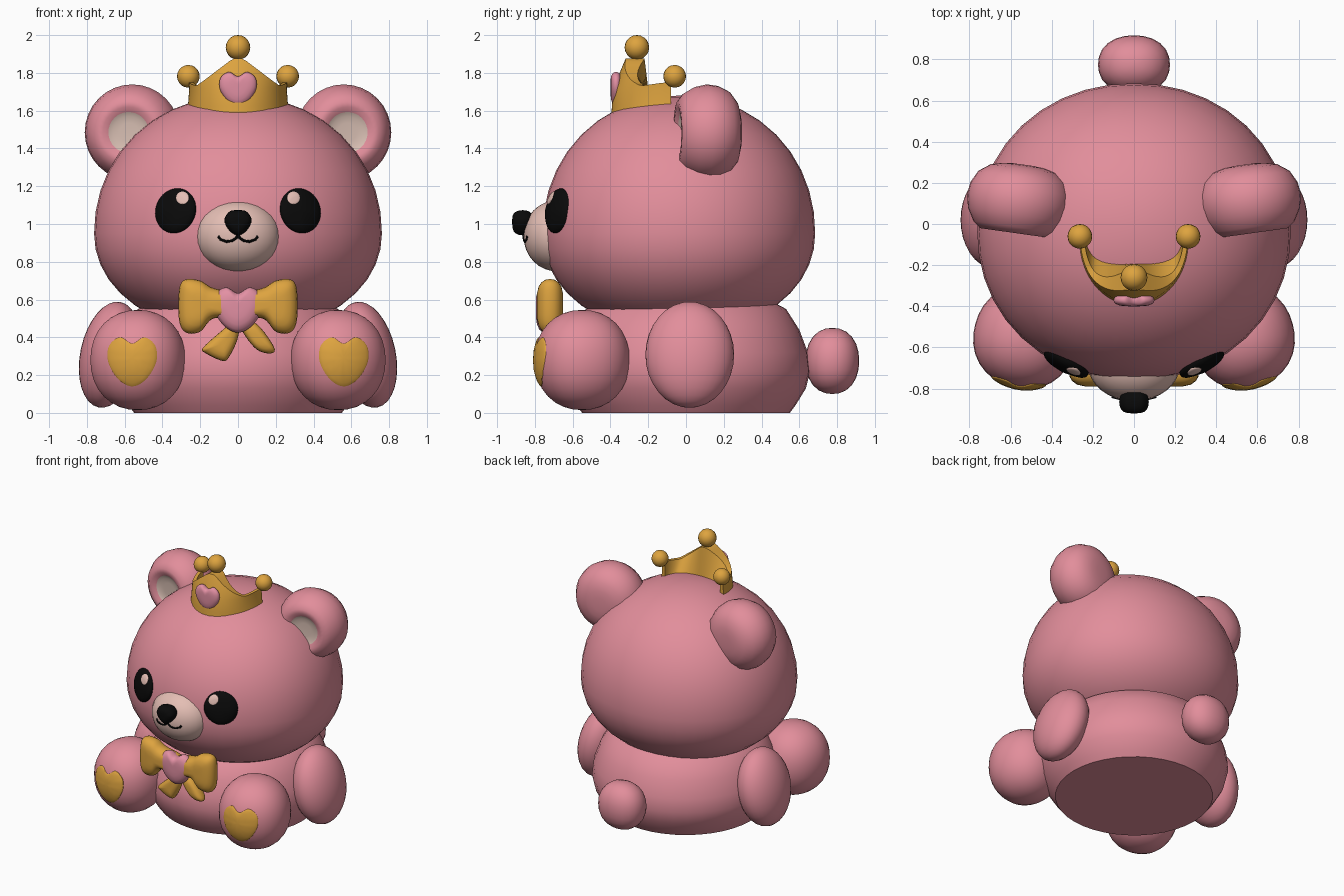
import bpy, bmesh
from math import sin, cos, pi, radians
from mathutils import Matrix, Vector
from mathutils.bvhtree import BVHTree

if "Cube" in bpy.data.objects:
    bpy.data.objects.remove(bpy.data.objects["Cube"])


def material(name, r, g, b):
    m = bpy.data.materials.new(name)
    m.use_nodes = True
    m.diffuse_color = (r, g, b, 1)
    bsdf = m.node_tree.nodes["Principled BSDF"]
    bsdf.inputs["Base Color"].default_value = (r, g, b, 1)
    bsdf.inputs["Roughness"].default_value = 0.7
    return m


PINK = material("fur pink", 0.76, 0.27, 0.328)
GOLD = material("gold", 0.73, 0.37, 0.05)
CREAM = material("muzzle cream", 0.775, 0.515, 0.456)
INNER = material("inner ear beige", 0.68, 0.515, 0.445)
ROSE = material("heart rose", 0.77, 0.28, 0.37)
BLACK = material("black", 0.003, 0.003, 0.003)
made = []


def finish(bm, name, *mats):
    bmesh.ops.recalc_face_normals(bm, faces=bm.faces)
    me = bpy.data.meshes.new(name)
    bm.to_mesh(me)
    bm.free()
    for m in mats:
        me.materials.append(m)
    ob = bpy.data.objects.new(name, me)
    bpy.context.collection.objects.link(ob)
    made.append(ob)
    return ob


def mirror(ob):
    """Copy a left part to the right side."""
    bm = bmesh.new()
    bm.from_mesh(ob.data)
    bmesh.ops.scale(bm, vec=(-1, 1, 1), verts=bm.verts)
    return finish(bm, ob.name.replace("left", "right"), *ob.data.materials)


def ball(name, center, radii, mat, rot=None, power=2.0, low=1.0, seg=32):
    """Ellipsoid; power above 2 makes it boxier, low squashes its lower half."""
    bm = bmesh.new()
    bmesh.ops.create_uvsphere(bm, u_segments=seg, v_segments=seg // 2, radius=1)
    for v in bm.verts:
        v.co /= sum(abs(c) ** power for c in v.co) ** (1 / power)
        if v.co.z < 0:
            v.co.z *= low
        v.co = Vector(c * r for c, r in zip(v.co, radii))
    bm.transform(Matrix.Translation(center) @ (rot or Matrix()))
    return finish(bm, name, mat)


def loft(bm, rings):
    """Bridge equal closed rings of points."""
    vs = [[bm.verts.new(p) for p in ring] for ring in rings]
    n = len(vs[0])
    for a, b in zip(vs, vs[1:]):
        for i in range(n):
            j = (i + 1) % n
            bm.faces.new((a[i], a[j], b[j], b[i]))
    return vs


def fan(bm, ring, point):
    tip = bm.verts.new(point)
    for i, v in enumerate(ring):
        bm.faces.new((v, ring[(i + 1) % len(ring)], tip))


def lathe(bm, profile, seg=32):
    """Revolve (radius, height) points round z, closing both ends."""
    rings = [[(r * cos(2 * pi * i / seg), r * sin(2 * pi * i / seg), h)
              for i in range(seg)] for r, h in profile]
    vs = loft(bm, rings)
    fan(bm, vs[0], (0, 0, profile[0][1]))
    fan(bm, vs[-1], (0, 0, profile[-1][1]))


def surface(ob):
    """Return a function giving the front y of an object at (x, z)."""
    bm = bmesh.new()
    bm.from_mesh(ob.data)
    tree = BVHTree.FromBMesh(bm)
    bm.free()

    def depth(x, z):
        hit = tree.ray_cast(Vector((x, -3, z)), Vector((0, 1, 0)))[0]
        return hit.y if hit else -0.6
    return depth


def rounded(pts, steps=5):
    """Closed smooth curve through a few (x, z) points."""
    P = [Vector(p) for p in pts]
    out = []
    for i in range(len(P)):
        a, b, c, d = (P[(i + k) % len(P)] for k in (-1, 0, 1, 2))
        for s in range(steps):
            t = s / steps
            out.append(b + 0.5 * t * (c - a + t * (2*a - 5*b + 4*c - d + t * (3*(b - c) + d - a))))
    return out


def symmetric(half):
    return rounded(half + [(-x, z) for x, z in reversed(half) if x > 0])


def heart(cx, cz, w, h):
    """Plump heart with blunt lobes and tip."""
    half = [(0, 0.37), (0.24, 0.5), (0.46, 0.33), (0.48, 0), (0.28, -0.35), (0, -0.5)]
    return [Vector((cx + w * p.x, cz + h * p.y)) for p in symmetric(half)]


def oval(cx, cz, rx, rz, tilt=0):
    m = Matrix.Rotation(tilt, 2)
    return [Vector((cx, cz)) + m @ Vector((rx * cos(pi * i / 14), rz * sin(pi * i / 14)))
            for i in range(28)]


def puff(name, outline, mat, y, h):
    """Pillow at depth y, or a thin domed plate if y is a surface function."""
    mid = sum(outline, Vector((0, 0))) / len(outline)
    front = [(s, -h * (1 - s ** 4) ** 0.5) for s in (1, 0.97, 0.88, 0.7, 0.45, 0.2)]
    if callable(y):
        depth = y
        levels = [(1, 0.02)] + [(s, d - 0.004) for s, d in front]
    else:
        depth = lambda x, z: y
        levels = [(s, -d) for s, d in front[:0:-1]] + front

    def place(p, d):
        return (p.x, depth(p.x, p.y) + d, p.y)
    bm = bmesh.new()
    vs = loft(bm, [[place(mid.lerp(p, s), d) for p in outline] for s, d in levels])
    fan(bm, vs[0], place(mid, levels[0][1]))
    fan(bm, vs[-1], place(mid, levels[-1][1]))
    return finish(bm, name, mat)


# Body with a flat base, head and tail
bm = bmesh.new()
lathe(bm, [(0.55, 0), (0.58, 0.04), (0.635, 0.13), (0.657, 0.22), (0.645, 0.32),
           (0.6, 0.44), (0.53, 0.55), (0.4, 0.62)], 40)
finish(bm, "body", PINK)
head = ball("head", (0, -0.038, 0.95), (0.762, 0.722, 0.73), PINK, power=2.07, low=0.73, seg=40)
ball("tail", (0, 0.775, 0.275), (0.175, 0.142, 0.175), PINK, power=2.2, seg=24)

# Arms and feet with heart pads
mirror(ball("left_arm", (0.68, 0.02, 0.308), (0.155, 0.235, 0.285), PINK,
            Matrix.Rotation(radians(-12), 4, "Y")))
foot = ball("left_foot", (0.53, -0.55, 0.28), (0.25, 0.25, 0.265), PINK,
            Matrix.Rotation(radians(15), 4, "Z"), power=2.15)
mirror(foot)
mirror(puff("left_foot_pad", heart(0.56, 0.27, 0.265, 0.26), GOLD, surface(foot), 0.005))

# Ears: thick rounded discs with a shallow lighter centre
bm = bmesh.new()
lathe(bm, [(0.05, 0.125), (0.085, 0.128), (0.108, 0.138), (0.135, 0.155), (0.165, 0.155),
           (0.205, 0.125), (0.24, 0.065), (0.254, 0), (0.246, -0.06), (0.215, -0.12),
           (0.16, -0.16), (0.1, -0.175), (0.05, -0.18)])
for f in bm.faces:
    c = f.calc_center_median()
    f.material_index = int(c.xy.length < 0.107 and c.z > 0)
bm.transform(Matrix.Translation((0.56, 0.11, 1.485)) @ Matrix.Rotation(radians(8), 4, "Z")
             @ Matrix.Rotation(radians(90), 4, "X"))
mirror(finish(bm, "left_ear", PINK, INNER))

# Eyes with highlights
eye = puff("left_eye", oval(0.33, 1.07, 0.106, 0.121, radians(22)), BLACK, surface(head), 0.035)
mirror(eye)
mirror(puff("left_eye_highlight", oval(0.294, 1.138, 0.034, 0.034), CREAM, surface(eye), 0.004))

# Muzzle, nose and mouth
muzzle = ball("muzzle", (0, -0.68, 0.937), (0.224, 0.18, 0.188), CREAM, power=2.05)
puff("nose", symmetric([(0, 1.073), (0.045, 1.066), (0.072, 1.02), (0.045, 0.965), (0, 0.94)]),
     BLACK, -0.865, 0.055)
half = [(0.105, 0.935), (0.092, 0.918), (0.06, 0.907), (0.03, 0.912), (0.008, 0.927), (0, 0.95)]
depth = surface(muzzle)
curve = bpy.data.curves.new("mouth", "CURVE")
curve.dimensions = "3D"
curve.bevel_depth = 0.007
curve.bevel_resolution = 2
curve.use_fill_caps = True
for side in (1, -1):
    line = curve.splines.new("POLY")
    line.points.add(len(half) - 1)
    for pt, (x, z) in zip(line.points, half):
        pt.co = (side * x, depth(side * x, z), z, 1)
curve.materials.append(BLACK)
mouth = bpy.data.objects.new("mouth", curve)
bpy.context.collection.objects.link(mouth)
made.append(mouth)

# Bow: loops, ribbon ends and heart
mirror(puff("left_bow_loop", rounded([(-0.02, 0.62), (0.13, 0.66), (0.2, 0.7), (0.28, 0.705),
            (0.312, 0.65), (0.312, 0.49), (0.275, 0.425), (0.2, 0.43), (0.13, 0.5),
            (-0.02, 0.51)]), GOLD, -0.72, 0.07))
puff("left_bow_ribbon", rounded([(0, 0.5), (0.1, 0.47), (0.19, 0.35), (0.175, 0.315),
     (0.1, 0.335), (0.03, 0.42)]), GOLD, -0.69, 0.045)
puff("right_bow_ribbon", rounded([(0, 0.5), (-0.08, 0.44), (-0.185, 0.345), (-0.17, 0.315),
     (-0.08, 0.275), (-0.045, 0.3), (0, 0.4)]), GOLD, -0.69, 0.045)
puff("bow_heart", heart(0, 0.545, 0.265, 0.24), ROSE, -0.745, 0.05)

# Crown: thick half ring with a leaning centre peak, open at the back
sections = []
for i in range(37):
    a = -pi / 2 + pi * i / 36
    s, c = sin(a), cos(a)
    peak = min(1, 1.15 * max(0, 1 - abs(0.26 * s) / 0.22))
    top = 1.73 + 0.145 * peak + 0.02 * abs(s) ** 12
    back = -0.08
    lean = 0.3 - 0.06 * peak
    sections.append([(0.268 * s, back - 0.315 * c, 1.585), (0.265 * s, back - 0.312 * c, 1.625),
                     (0.258 * s, back - 0.305 * c, 1.72), (0.26 * s, back - lean * c, top),
                     (0.238 * s, back - (lean - 0.04 - 0.06 * peak) * c, top),
                     (0.232 * s, back - 0.11 * c, 1.62)])
bm = bmesh.new()
vs = loft(bm, sections)
bm.faces.new(vs[0])
bm.faces.new(vs[-1])
finish(bm, "crown", GOLD)
ball("crown_top_bead", (0, -0.26, 1.935), (0.065,) * 3, GOLD, seg=20)
mirror(ball("left_crown_bead", (0.263, -0.06, 1.782), (0.06,) * 3, GOLD, seg=20))
puff("crown_heart", heart(0, 1.715, 0.2, 0.18), ROSE, -0.37, 0.03)

# Smooth shading with sharp edges kept
bpy.ops.object.select_all(action="DESELECT")
for ob in made:
    ob.select_set(True)
bpy.context.view_layer.objects.active = mouth
bpy.ops.object.convert(target="MESH")
bpy.ops.object.shade_smooth_by_angle(angle=radians(45))
